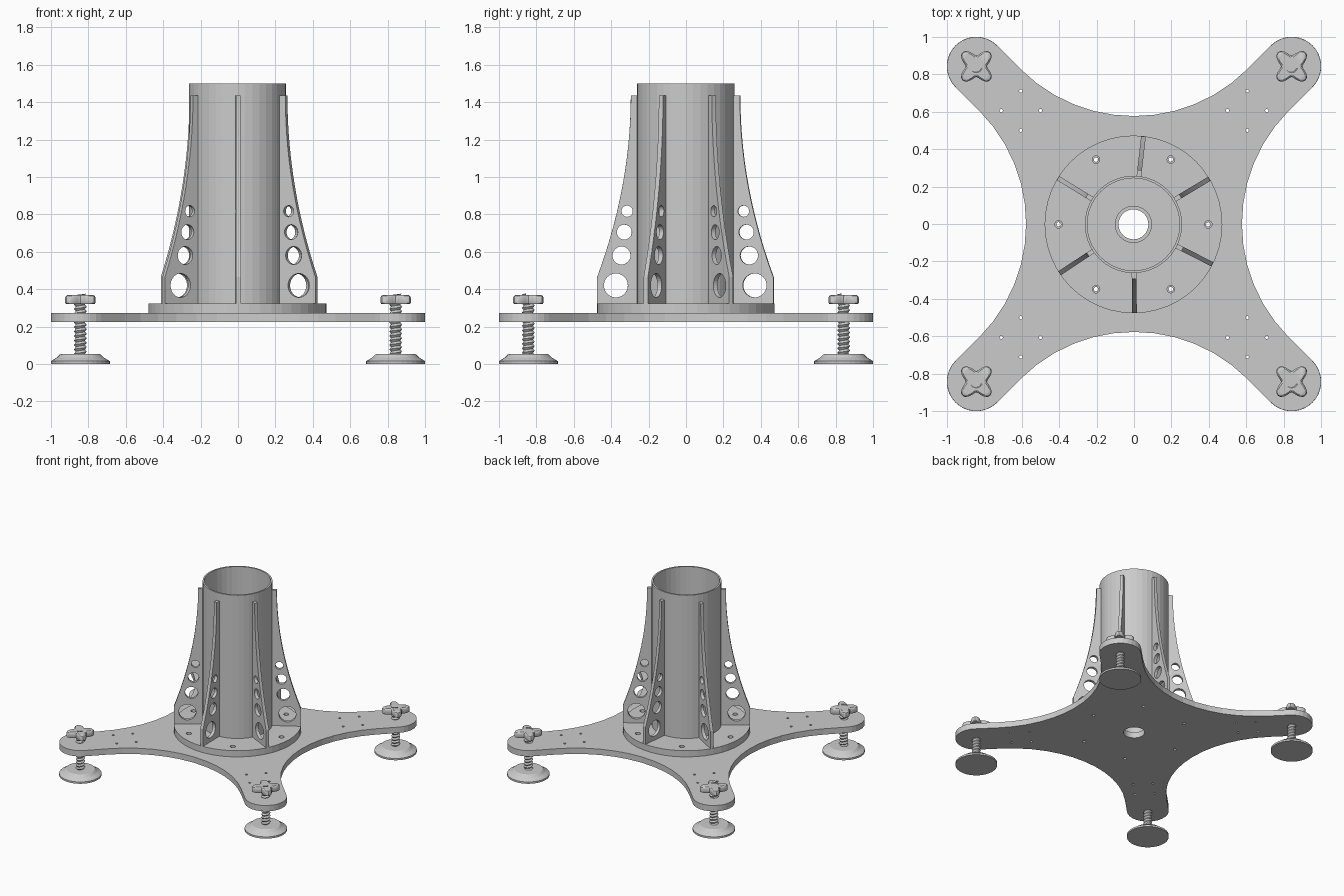
import bpy, bmesh
from math import sin, cos, pi, radians, sqrt
from mathutils import Matrix

if "Cube" in bpy.data.objects:
    bpy.data.objects.remove(bpy.data.objects["Cube"])

CX, CY = -0.003, -0.002          # column centre


def circle(x, y, r, n=32):
    return [(x + r * cos(2 * pi * i / n), y + r * sin(2 * pi * i / n)) for i in range(n)]


def arc(x, y, r, a0, a1, n):
    return [(x + r * cos(radians(a0 + (a1 - a0) * i / n)),
             y + r * sin(radians(a0 + (a1 - a0) * i / n))) for i in range(n + 1)]


def slab(name, outlines, thickness, matrix):
    """Extruded flat shape; outlines after the first are holes."""
    cu = bpy.data.curves.new(name, 'CURVE')
    cu.dimensions, cu.fill_mode, cu.extrude = '2D', 'BOTH', thickness / 2
    for pts in outlines:
        sp = cu.splines.new('POLY')
        sp.points.add(len(pts) - 1)
        for p, (x, y) in zip(sp.points, pts):
            p.co = (x, y, 0, 1)
        sp.use_cyclic_u = True
    tmp = bpy.data.objects.new(name + "_tmp", cu)
    bpy.context.collection.objects.link(tmp)
    dg = bpy.context.evaluated_depsgraph_get()
    me = bpy.data.meshes.new_from_object(tmp.evaluated_get(dg))
    bpy.data.objects.remove(tmp)
    bm = bmesh.new()
    bm.from_mesh(me)
    bmesh.ops.remove_doubles(bm, verts=bm.verts, dist=1e-5)
    bmesh.ops.recalc_face_normals(bm, faces=bm.faces)
    for f in bm.faces:
        f.smooth = False
    bm.to_mesh(me)
    bm.free()
    ob = bpy.data.objects.new(name, me)
    ob.matrix_world = matrix
    bpy.context.collection.objects.link(ob)
    return ob


def stack(name, rings, loc, caps=True):
    """Closed loops of 3D points skinned one above another."""
    bm = bmesh.new()
    vs = [[bm.verts.new(p) for p in ring] for ring in rings]
    n = len(rings[0])
    for a, b in zip(vs, vs[1:]):
        for j in range(n):
            k = (j + 1) % n
            bm.faces.new((a[j], a[k], b[k], b[j]))
    bm.faces.new(vs[0][::-1])
    bm.faces.new(vs[-1])
    return finish(bm, name, loc)


def finish(bm, name, loc):
    me = bpy.data.meshes.new(name)
    bm.to_mesh(me)
    bm.free()
    ob = bpy.data.objects.new(name, me)
    ob.location = loc
    bpy.context.collection.objects.link(ob)
    return ob


def screw(name, loc, z0, z1, r_in, r_out, pitch, n=16):
    """Helical thread: the seam joins each ring to the one a full pitch higher."""
    bm = bmesh.new()
    count = int((z1 - z0) / pitch * 2)
    v = [[bm.verts.new(((r_out if i % 2 else r_in) * cos(2 * pi * j / n),
                        (r_out if i % 2 else r_in) * sin(2 * pi * j / n),
                        z0 + pitch * (i / 2 + j / n))) for j in range(n)] for i in range(count)]
    for i in range(count - 1):
        for j in range(n):
            k, up = (j + 1) % n, (2 if j == n - 1 else 0)
            if i + 1 + up < count:
                bm.faces.new((v[i][j], v[i + up][k], v[i + 1 + up][k], v[i + 1][j]))
    return finish(bm, name, loc)


def up(z):
    return Matrix.Translation((0, 0, z))


# Four-armed base plate: rounded arm ends joined by tangent concave arcs
E, R, WAIST = 0.843, 0.157, 0.577
off = R * sqrt(2)
C = (WAIST * sqrt(2) - off) / (sqrt(2) - 1)
quarter = arc(E, E, R, -45, 135, 14) + arc(0, C, C - WAIST, -45, -135, 12)
outline = []
for q in range(4):
    c, s = round(cos(q * pi / 2)), round(sin(q * pi / 2))
    outline += [(x * c - y * s, x * s + y * c) for x, y in quarter]
bolts = [(CX + 0.4 * cos(i * pi / 3), CY + 0.4 * sin(i * pi / 3)) for i in range(6)]
holes = [circle(CX, CY, 0.08)] + [circle(x, y, 0.012, 12) for x, y in bolts]
for sx in (-1, 1):
    for sy in (-1, 1):
        for dx, dy in ((0.105, 0), (-0.105, 0), (0, 0.105), (0, -0.105)):
            holes.append(circle(sx * (0.605 + dx), sy * (0.606 + dy), 0.009, 12))
slab("base_plate", [outline] + holes, 0.048, up(0.248))

# Round flange and tube
slab("flange", [circle(CX, CY, 0.475, 48), circle(CX, CY, 0.097)]
     + [circle(x, y, 0.02, 16) for x, y in bolts], 0.051, up(0.2975))
slab("column_tube", [circle(CX, CY, 0.26, 40), circle(CX, CY, 0.247, 40)], 1.177, up(0.9115))

# Curved ribs with lightening holes
TOP, BOT = 1.435, 0.465
rib = [(0.255, 0.323), (0.473, 0.323)]
for i in range(15):
    t = 1 - i / 14
    rib.append((0.293 + 0.18 * t ** 2, TOP - (TOP - BOT) * t))
rib.append((0.255, TOP))
rib_holes = [circle(0.373, 0.42, 0.064), circle(0.343, 0.58, 0.048),
             circle(0.328, 0.705, 0.04), circle(0.313, 0.817, 0.03)]
for i, a in enumerate((83.5, 31, -26.8, -89.3, -146.5, 148.5)):
    m = (Matrix.Translation((CX, CY, 0)) @ Matrix.Rotation(radians(a), 4, 'Z')
         @ Matrix.Rotation(pi / 2, 4, 'X'))
    slab(f"rib_{i + 1}", [rib] + rib_holes, 0.025, m)


def ring(r, z, n=32):
    return [(x, y, z) for x, y in circle(0, 0, r, n)]


def knob_ring(inset, z, n=48):
    out = []
    for i in range(n):
        a = 2 * pi * i / n
        r = 0.081 - 0.024 * cos(4 * a) - inset
        out.append((r * cos(a), r * sin(a), z))
    return out


# Levelling feet: pad, threaded rod and four-lobed knob
for sx, side in ((-1, "left"), (1, "right")):
    for sy, end in ((-1, "front"), (1, "back")):
        loc, tag = (sx * E, sy * E, 0), f"{end}_{side}"
        stack(f"foot_pad_{tag}", [ring(0.158, 0), ring(0.158, 0.015), ring(0.125, 0.035),
                                  ring(0.11, 0.05), ring(0.105, 0.053)], loc)
        screw(f"threaded_rod_{tag}", loc, 0.03, 0.37, 0.025, 0.034, 0.024)
        knob = stack(f"knob_{tag}", [knob_ring(0.004, 0.322), knob_ring(0, 0.327),
                                     knob_ring(0, 0.355), knob_ring(0.004, 0.363),
                                     knob_ring(0.013, 0.368)], loc)
        bpy.context.view_layer.objects.active = knob
        bpy.ops.object.select_all(action='DESELECT')
        knob.select_set(True)
        bpy.ops.object.shade_smooth_by_angle(angle=radians(30))
